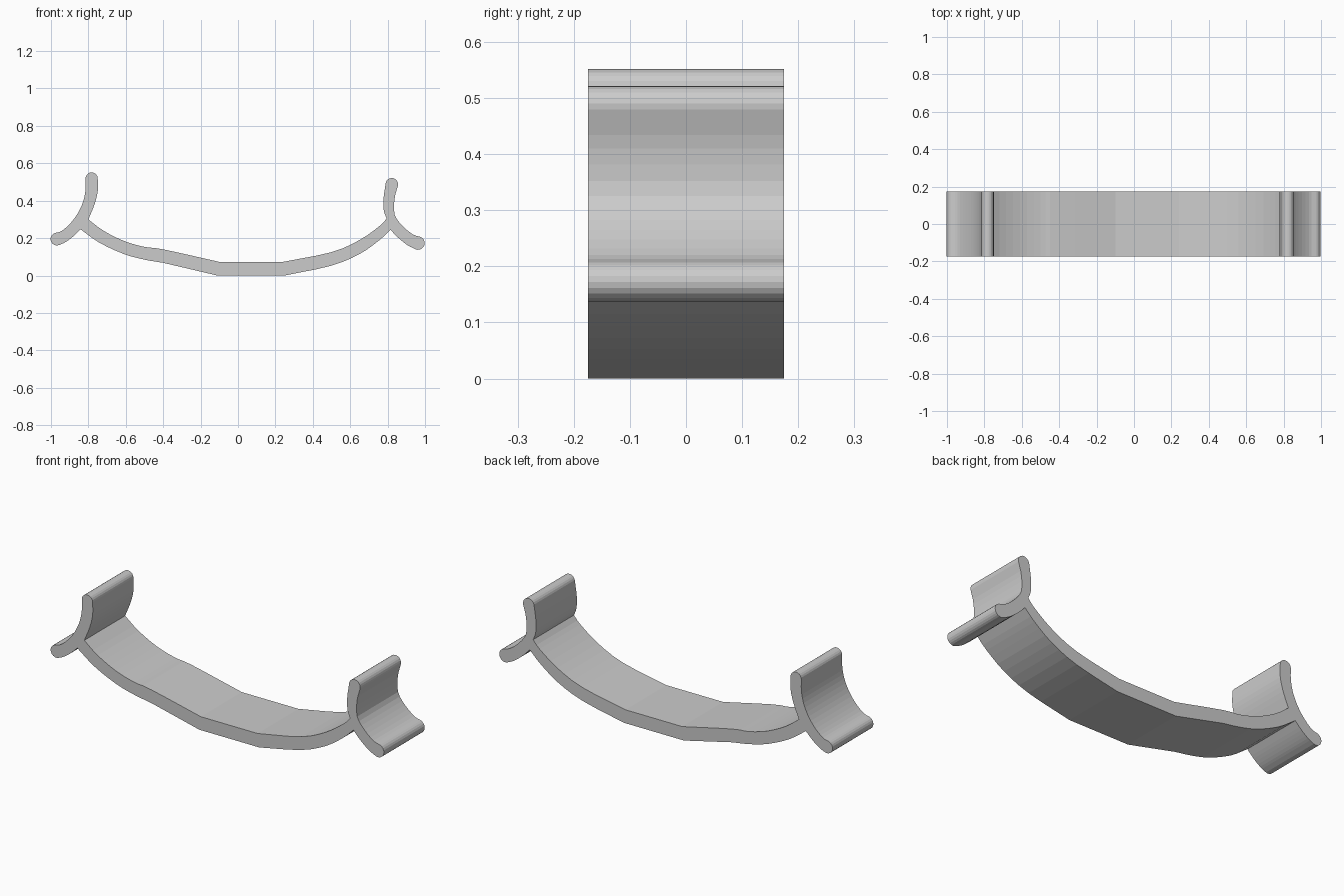
import bpy, bmesh, math
from mathutils import Vector

if "Cube" in bpy.data.objects:
    bpy.data.objects.remove(bpy.data.objects["Cube"])

DEPTH = 0.35


def smooth(pts, n=3):
    """Catmull-Rom curve through the points, ends included."""
    p = [Vector(q) for q in pts]
    p = [2 * p[0] - p[1]] + p + [2 * p[-1] - p[-2]]
    out = []
    for a, b, c, d in zip(p, p[1:], p[2:], p[3:]):
        for i in range(n):
            t = i / n
            out.append(0.5 * (2 * b + (c - a) * t + (2 * a - 5 * b + 4 * c - d) * t * t
                              + (3 * b - a - 3 * c + d) * t ** 3))
    return out + [p[-2]]


def cap(a, b, n=10):
    """Rounded end from a to b, turning counter-clockwise."""
    a, b = Vector(a), Vector(b)
    m, h = (a + b) / 2, (a - b) / 2
    out = []
    for i in range(1, n):
        t = math.pi * i / n
        out.append(m + Vector((h.x * math.cos(t) - h.y * math.sin(t),
                               h.x * math.sin(t) + h.y * math.cos(t))))
    return out


# Outline in (x, z), counter-clockwise, split at the sharp corners
under_left = smooth([(-.842, .247), (-.74, .175), (-.61, .115), (-.5, .085), (-.4, .068)])
under_right = smooth([(.25, 0), (.5, .053), (.65, .115), (.757, .19), (.815, .245)])
right_foot_under = smooth([(.815, .245), (.853, .205), (.905, .163), (.95, .14)])
right_outer = smooth([(.975, .207), (.935, .22), (.88, .265), (.838, .325),
                      (.837, .41), (.855, .48)])
right_inner = smooth([(.79, .496), (.778, .41), (.78, .345), (.795, .305)])
top_right = smooth([(.795, .305), (.757, .265), (.65, .19), (.5, .125), (.24, .073)])
top_left = smooth([(-.1, .073), (-.4, .14), (-.5, .153), (-.61, .185),
                   (-.72, .24), (-.8, .3)])
left_inner = smooth([(-.8, .3), (-.767, .38), (-.75, .45), (-.75, .52)])
left_outer = smooth([(-.815, .518), (-.815, .46), (-.828, .395), (-.858, .33),
                     (-.9, .275), (-.944, .238), (-.98, .227)])
left_foot_under = smooth([(-.956, .163), (-.92, .18), (-.88, .21), (-.842, .247)])

outline = (under_left + [Vector((-.11, 0))] + under_right + right_foot_under
           + cap(right_foot_under[-1], right_outer[0]) + right_outer
           + cap(right_outer[-1], right_inner[0]) + right_inner + top_right
           + top_left + left_inner + cap(left_inner[-1], left_outer[0])
           + left_outer + cap(left_outer[-1], left_foot_under[0]) + left_foot_under)
profile = [p for i, p in enumerate(outline) if (p - outline[i - 1]).length > 1e-4]

# Extrude the profile through the depth
bm = bmesh.new()
face = bm.faces.new([bm.verts.new((p.x, -DEPTH / 2, p.y)) for p in profile])
ext = bmesh.ops.extrude_face_region(bm, geom=[face], use_keep_orig=True)
bmesh.ops.translate(bm, vec=(0, DEPTH, 0),
                    verts=[v for v in ext["geom"] if isinstance(v, bmesh.types.BMVert)])
bmesh.ops.recalc_face_normals(bm, faces=bm.faces)
mesh = bpy.data.meshes.new("curved_bracket")
bm.to_mesh(mesh)
bm.free()
bracket = bpy.data.objects.new("curved_bracket", mesh)
bpy.context.collection.objects.link(bracket)
